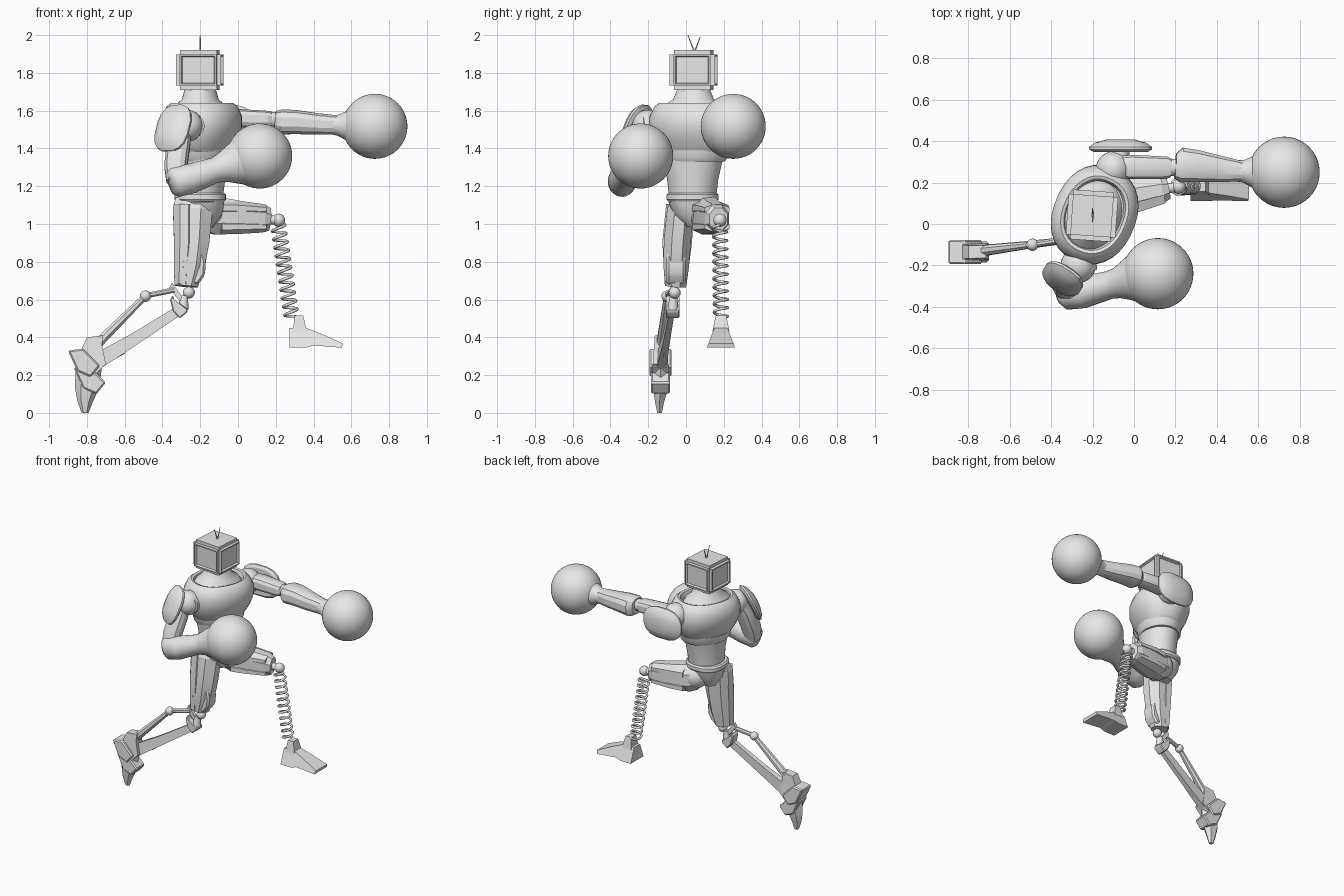
import bpy, bmesh, math
from mathutils import Vector, Matrix

default_cube = bpy.data.objects.get("Cube")
if default_cube:
    bpy.data.objects.remove(default_cube, do_unlink=True)

grey = bpy.data.materials.new("plain_grey")
grey.use_nodes = True
grey.diffuse_color = (.8, .8, .8, 1)
for node in grey.node_tree.nodes:
    if node.type == 'BSDF_PRINCIPLED':
        node.inputs["Base Color"].default_value = (.8, .8, .8, 1)


def select_only(obj):
    bpy.ops.object.select_all(action='DESELECT')
    obj.select_set(True)
    bpy.context.view_layer.objects.active = obj


def finish(name, bm, angle=35):
    """Turn a bmesh into a named, shaded object."""
    bmesh.ops.recalc_face_normals(bm, faces=bm.faces[:])
    mesh = bpy.data.meshes.new(name)
    bm.to_mesh(mesh)
    bm.free()
    obj = bpy.data.objects.new(name, mesh)
    bpy.context.collection.objects.link(obj)
    mesh.materials.append(grey)
    select_only(obj)
    bpy.ops.object.shade_smooth_by_angle(angle=math.radians(angle))
    return obj


def loft(name, stations, side=(0, 1, 0), sides=32, power=2.0, angle=35):
    """Skin cross-sections (x, y, z, half width along side, other half width)."""
    bm = bmesh.new()
    axis = (Vector(stations[-1][:3]) - Vector(stations[0][:3])).normalized()
    u = Vector(side)
    u = (u - axis * u.dot(axis)).normalized()
    v = axis.cross(u)
    grow = 1 / math.cos(math.pi / sides) if sides <= 8 else 1
    rings = []
    for *centre, ru, rv in stations:
        ring = []
        for i in range(sides):
            a = math.tau * (i + .5) / sides
            c, s = (math.copysign(abs(f(a)) ** (2 / power), f(a)) for f in (math.cos, math.sin))
            ring.append(bm.verts.new(Vector(centre) + grow * (u * ru * c + v * rv * s)))
        rings.append(ring)
    for low, high in zip(rings, rings[1:]):
        for i in range(sides):
            j = (i + 1) % sides
            bm.faces.new((low[i], low[j], high[j], high[i]))
    bm.faces.new(rings[0])
    bm.faces.new(rings[-1])
    return finish(name, bm, angle)


def rod(name, start, end, r_start, r_end=None, sides=12, **options):
    r_end = r_start if r_end is None else r_end
    return loft(name, [(*start, r_start, r_start), (*end, r_end, r_end)], sides=sides, **options)


def ball(name, centre, radius, segments=32):
    bm = bmesh.new()
    bmesh.ops.create_uvsphere(bm, u_segments=segments, v_segments=segments // 2, radius=radius,
                              matrix=Matrix.Translation(centre))
    return finish(name, bm, 60)


def prism(name, outline, y, half, tip_half=None, bevel=0):
    """Extrude an x-z outline across y, narrowing upwards if tip_half is given."""
    bm = bmesh.new()
    low, high = min(p[1] for p in outline), max(p[1] for p in outline)
    tip_half = half if tip_half is None else tip_half
    walls = []
    for sign in (-1, 1):
        walls.append([bm.verts.new((x, y + sign * (half + (tip_half - half) * (z - low) / (high - low)), z))
                      for x, z in outline])
        bm.faces.new(walls[-1])
    for i in range(len(outline)):
        j = (i + 1) % len(outline)
        bm.faces.new((walls[0][i], walls[0][j], walls[1][j], walls[1][i]))
    if bevel:
        bmesh.ops.bevel(bm, geom=bm.edges[:], offset=bevel, segments=1, affect='EDGES')
    return finish(name, bm, 20)


def armour_pad(name, centre, normal, side, ru, rv, depth):
    """Shallow faceted dome with a rim."""
    shape = ((0, .85), (.2, 1), (.4, 1), (.75, .8), (1, .45))
    loft(name, [(*(Vector(centre) + Vector(normal).normalized() * depth * t), ru * k, rv * k)
                for t, k in shape], side=side, sides=16, power=2.6, angle=25)


# Head: bevelled box with recessed panels, and two feelers
bm = bmesh.new()
bmesh.ops.create_cube(bm, size=1, matrix=Matrix.Translation((-.203, .04, 1.815))
                      @ Matrix.Rotation(math.radians(-4), 4, 'Z') @ Matrix.Diagonal((.24, .24, .21, 1)))
bmesh.ops.bevel(bm, geom=bm.edges[:], offset=.022, segments=2, affect='EDGES')
panels = [f for f in bm.faces if f.calc_area() > .02 and abs(f.normal.z) < .5]
bmesh.ops.inset_individual(bm, faces=panels, thickness=.012, depth=0)
bmesh.ops.inset_individual(bm, faces=panels, thickness=.008, depth=-.012)
finish("head", bm, 25)
for i, y in enumerate((.01, .075)):
    rod(f"feeler_{i}", (-.2, .045, 1.91), (-.2, y, 2 - .01 * i), .004, .002, sides=6)

# Neck and torso, twisted toward the bent arm
shoulder_line = (.39, .92, 0)
loft("neck", [(-.2, .04, 1.59, .18, .14), (-.2, .04, 1.635, .15, .12), (-.2, .04, 1.66, .11, .095),
              (-.2, .04, 1.72, .085, .08)], side=shoulder_line, angle=50)
cx, cy = -.19, .045
loft("chest", [(cx, cy, 1.365, .17, .13), (cx, cy, 1.4, .2, .15), (cx, cy, 1.45, .225, .18),
               (cx, cy, 1.51, .243, .2), (cx, cy, 1.57, .24, .2), (cx, cy, 1.62, .215, .18),
               (cx, cy, 1.64, .19, .155), (cx, cy, 1.635, .175, .14), (cx, cy, 1.6, .165, .13)],
     side=shoulder_line, power=2.2, angle=50)
loft("abdomen", [(-.195, .035, 1.14, .125, .115), (-.19, .035, 1.24, .137, .122),
                 (-.19, .035, 1.34, .16, .13), (-.19, .04, 1.42, .17, .14)], side=(.2, 1, 0))
loft("chest_rim", [(cx, cy, 1.33, .165, .135), (cx, cy, 1.345, .176, .145), (cx, cy, 1.39, .188, .15)],
     side=shoulder_line)

# Hips
loft("belt", [(-.2, .035, z, r, r) for z, r in ((1.12, .13), (1.13, .138), (1.155, .138), (1.165, .128))],
     power=2.4)
loft("pelvis", [(-.2, .035, 1.13, .13, .13), (-.2, .04, 1.06, .11, .12), (-.2, .05, .99, .05, .07)],
     sides=16, power=2.5)
ball("left_hip", (-.15, .1, 1.055), .09)

# Left arm, stretched forward
ball("left_shoulder", (-.1, .265, 1.55), .085)
rod("left_shoulder_peg", (-.08, .24, 1.55), (-.07, .36, 1.53), .05)
armour_pad("left_shoulder_pad", (-.065, .348, 1.52), (0, 1, 0), (1, 0, 0), .155, .115, .06)
loft("left_upper_arm", [(-.1, .275, 1.56, .05, .045), (-.02, .275, 1.56, .06, .05),
                        (0, .275, 1.56, .06, .05), (.16, .272, 1.555, .055, .045),
                        (.18, .272, 1.555, .045, .04)], sides=12, power=3, angle=25)
rod("left_elbow", (.15, .27, 1.555), (.28, .28, 1.545), .042)
loft("left_forearm", [(.2, .28, 1.545, .062, .055), (.23, .285, 1.54, .086, .068),
                      (.3, .28, 1.54, .08, .066), (.42, .265, 1.53, .065, .058),
                      (.52, .255, 1.525, .05, .052)], sides=12, power=2.6, angle=25)
loft("left_cuff", [(.48, .258, 1.525, .05, .048), (.53, .255, 1.523, .055, .056),
                   (.58, .252, 1.52, .08, .08), (.62, .25, 1.52, .11, .11)], angle=60)
ball("left_glove", (.725, .25, 1.517), .172, 48)

# Right arm, bent across the body
ball("right_shoulder", (-.27, -.2, 1.52), .085)
loft("right_shoulder_ring", [(-.24, -.2, 1.52, .06, .06), (-.23, -.235, 1.52, .055, .055)], side=(1, 0, 0))
armour_pad("right_shoulder_pad", (-.335, -.25, 1.5), (-.5, -.75, .4), (1, -.6, 0), .105, .135, .06)
loft("right_upper_arm", [(-.3, -.21, 1.52, .05, .05), (-.315, -.25, 1.43, .065, .06),
                         (-.33, -.3, 1.3, .062, .06), (-.325, -.325, 1.22, .055, .055)],
     side=(1, 0, 0), sides=12, power=2.6, angle=25)
loft("right_forearm", [(-.36, -.345, 1.215, .045, .06), (-.335, -.342, 1.22, .074, .08),
                       (-.25, -.33, 1.24, .078, .08), (-.12, -.295, 1.285, .068, .068),
                       (-.08, -.285, 1.3, .075, .08), (-.03, -.27, 1.315, .1, .105),
                       (.02, -.26, 1.33, .13, .13)], sides=24, angle=50)
ball("right_glove", (.115, -.24, 1.36), .172, 48)

# Left leg: raised plated thigh, coil shin and wedge foot
loft("left_thigh", [(-.17, .1, 1.05, .07, .085), (-.12, .115, 1.045, .082, .1),
                    (0, .14, 1.035, .08, .088), (.13, .165, 1.03, .065, .075),
                    (.165, .172, 1.025, .05, .06)], sides=8, angle=15)
for i, z in enumerate((.985, 1.085)):
    loft(f"left_thigh_plate_{i}", [(-.1, .12, z, .088, .04), (0, .14, z, .086, .035),
                                   (.14, .165, z - .008 * i, .066, .025)], sides=8, angle=15)
rod("left_knee_pin", (.13, .17, 1.025), (.215, .178, 1.02), .025)
ball("left_knee", (.215, .18, 1.02), .035, 16)

knee, ankle = Vector((.213, .18, .99)), Vector((.285, .185, .5))
axis = (ankle - knee).normalized()
across = axis.cross(Vector((0, 1, 0))).normalized()
along = axis.cross(across)
turns, steps = 11, 20
curve = bpy.data.curves.new("left_shin_spring", 'CURVE')
curve.dimensions = '3D'
curve.bevel_depth = .008
curve.bevel_resolution = 1
curve.use_fill_caps = True
spline = curve.splines.new('POLY')
spline.points.add(turns * steps)
for i, point in enumerate(spline.points):
    a = math.tau * i / steps
    p = knee.lerp(ankle, i / (turns * steps)) + .036 * (across * math.cos(a) + along * math.sin(a))
    point.co = (*p, 1)
spring = bpy.data.objects.new("left_shin_spring", curve)
bpy.context.collection.objects.link(spring)
curve.materials.append(grey)
select_only(spring)
bpy.ops.object.convert(target='MESH')

prism("left_foot", [(.272, .345), (.272, .45), (.36, .45), (.45, .415), (.555, .368), (.55, .345),
                    (.4, .357), (.36, .345)], .185, .075, .035)
prism("left_ankle", [(.29, .43), (.3, .515), (.345, .515), (.365, .43)], .185, .045, .028)

# Right leg: plated thigh, ring knee and twin strut shin
loft("right_thigh", [(-.235, -.02, 1.13, .055, .095), (-.24, -.03, 1.08, .07, .105),
                     (-.245, -.045, .92, .072, .095), (-.255, -.052, .78, .068, .08),
                     (-.275, -.055, .67, .055, .062)], sides=8, angle=15)
prism("right_knee_guard", [(-.24, .87), (-.185, .86), (-.17, .8), (-.175, .73), (-.21, .68), (-.26, .68)],
      -.053, .05, bevel=.012)
loft("right_thigh_plate", [(-.285, -.03, 1.1, .075, .055), (-.285, -.047, .9, .078, .055),
                           (-.295, -.055, .68, .058, .042)], sides=8, angle=15)
ball("right_knee", (-.26, -.06, .637), .032, 16)
rod("right_knee_ring", (-.285, -.065, .62), (-.29, -.07, .55), .02, .03)
prism("right_knee_clamp", [(-.36, .6), (-.345, .625), (-.335, .59), (-.265, .55), (-.27, .53),
                           (-.31, .5), (-.345, .54)], -.07, .036, bevel=.006)
prism("right_knee_fin", [(-.35, .69), (-.365, .66), (-.3, .58), (-.285, .6)], -.07, .012)
loft("right_lower_strut", [(-.3, -.075, .55, .014, .025), (-.55, -.105, .39, .018, .032),
                           (-.75, -.13, .27, .026, .042)], sides=4, angle=15)
rod("right_upper_strut_front", (-.34, -.075, .65), (-.49, -.1, .62), .014, sides=8)
ball("right_strut_joint", (-.49, -.1, .618), .03, 16)
rod("right_upper_strut_rear", (-.49, -.1, .618), (-.74, -.13, .37), .016, .026, sides=8)
rod("right_heel_spike", (-.73, -.13, .26), (-.6, -.115, .315), .012, .002, sides=6)

# Right foot: ankle block, overlapping plates and a pointed toe
foot_y = -.135
prism("right_ankle", [(-.86, .27), (-.8, .4), (-.715, .41), (-.72, .36), (-.7, .26), (-.76, .2), (-.83, .2)],
      foot_y, .045, .03)
for i, half in enumerate((.058, .05)):
    x, z = -.88 + .03 * i, .33 - .09 * i
    prism(f"right_foot_plate_{i}", [(x - .02, z), (x + .06, z + .01), (x + .15, z - .08), (x + .1, z - .14),
                                    (x + .03, z - .11)], foot_y, half, bevel=.008)
loft("right_toe", [(-.79, foot_y, .24, .045, .06), (-.8, foot_y, .13, .04, .055),
                   (-.81, -.14, .06, .024, .035), (-.81, -.14, 0, .012, .016)], sides=6, angle=15)
